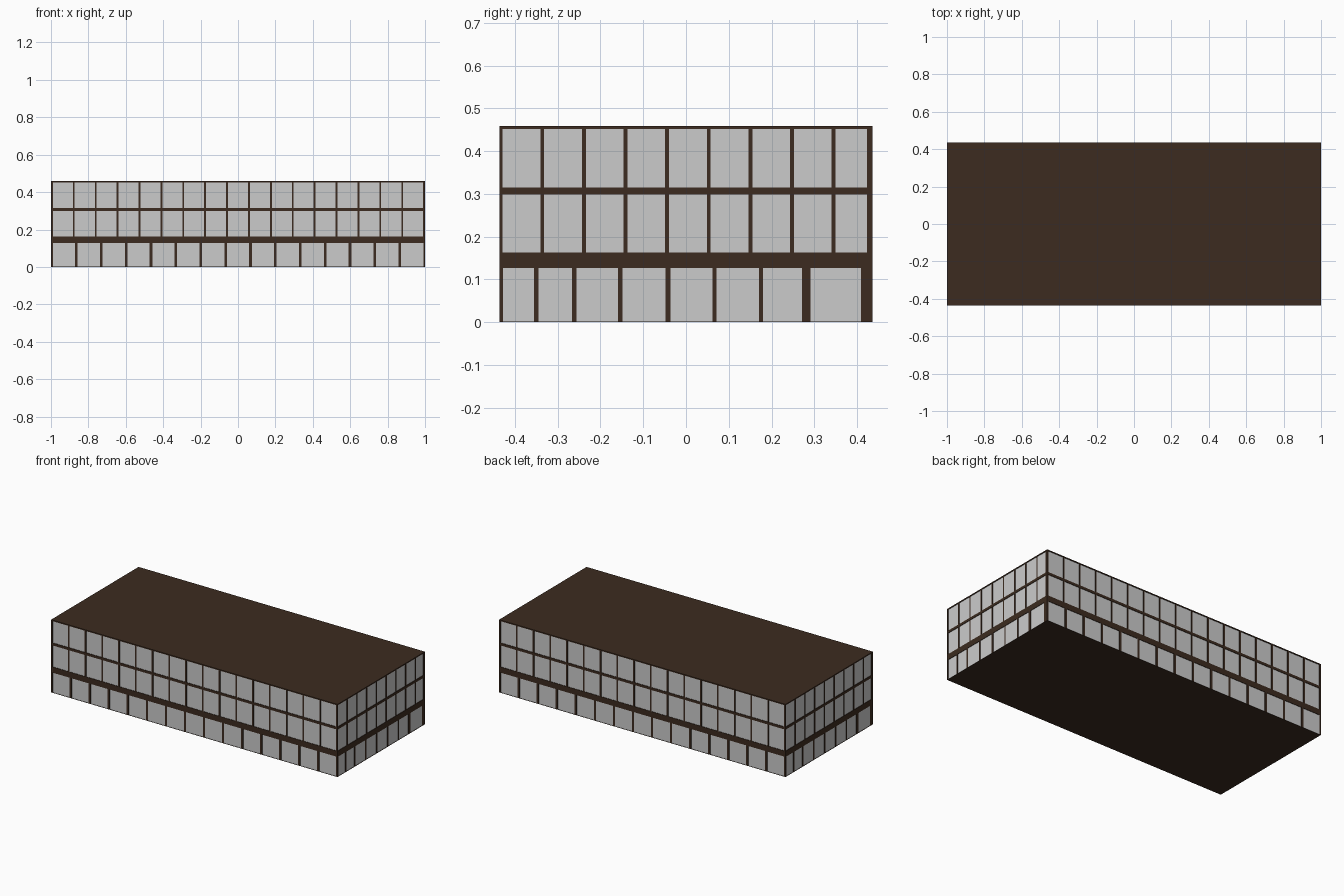
import bpy, bmesh
from mathutils import Matrix, Vector
from math import pi

if "Cube" in bpy.data.objects:
    bpy.data.objects.remove(bpy.data.objects["Cube"])

HX, HY, H = 1.0, 0.436, 0.459   # half length, half depth, height
RECESS = 0.003                  # how far the panes sit behind the frame

brown = bpy.data.materials.new("dark_frame")
brown.diffuse_color = (0.045, 0.024, 0.014, 1)
brown.use_nodes = True
brown.node_tree.nodes["Principled BSDF"].inputs["Base Color"].default_value = brown.diffuse_color


def make_object(name, bm, mat=None):
    bmesh.ops.recalc_face_normals(bm, faces=[]) if not bm.faces else None
    mesh = bpy.data.meshes.new(name)
    bm.to_mesh(mesh)
    bm.free()
    if mat:
        mesh.materials.append(mat)
    obj = bpy.data.objects.new(name, mesh)
    bpy.context.collection.objects.link(obj)


def bays(start, end, count, gap, last=None):
    """Evenly spaced window spans; the last one may end early."""
    step = (end - start + gap) / count
    spans = [(start + i * step, start + (i + 1) * step - gap) for i in range(count)]
    if last:
        spans[-1] = (spans[-1][0], last)
    return spans


def facade(name, half, dist, rows, turn):
    """One wall: frame with window openings, plus recessed panes."""
    frame, panes = bmesh.new(), bmesh.new()
    rot = Matrix.Rotation(turn, 3, 'Z')

    def quad(bm, *pts):
        bm.faces.new([bm.verts.new(rot @ Vector((u, d - dist, z))) for u, z, d in pts])

    def rect(bm, u0, u1, z0, z1, d=0.0):
        quad(bm, (u0, z0, d), (u1, z0, d), (u1, z1, d), (u0, z1, d))

    z = 0.0
    for z0, z1, spans in rows:
        rect(frame, -half, half, z, z0)               # band under the row
        u = -half
        for a, b in spans:
            rect(frame, u, a, z0, z1)                 # mullion
            rect(panes, a, b, z0, z1, RECESS)
            ring = [(a, z0), (b, z0), (b, z1), (a, z1)]
            for p, q in zip(ring, ring[1:] + ring[:1]):   # reveals
                quad(frame, (*p, 0), (*q, 0), (*q, RECESS), (*p, RECESS))
            u = b
        rect(frame, u, half, z0, z1)
        z = z1
    rect(frame, -half, half, z, H)                    # parapet band
    make_object(name + "_frame", frame, brown)
    make_object(name + "_windows", panes)


# window layout of the long and short walls
GROUND, MIDDLE, TOP = (0.001, 0.127), (0.163, 0.299), (0.315, 0.452)
long_up = bays(-0.99, 0.99, 17, 0.010)
long_low = bays(-0.99, 0.991, 15, 0.014)
short_up = bays(-0.429, 0.438, 9, 0.009, last=0.423)
short_low = [(-0.428, -0.356), (-0.345, -0.267), (-0.256, -0.159), (-0.148, -0.048),
             (-0.036, 0.062), (0.071, 0.171), (0.180, 0.271), (0.291, 0.409)]
long_rows = [(*GROUND, long_low), (*MIDDLE, long_up), (*TOP, long_up)]
short_rows = [(*GROUND, short_low), (*MIDDLE, short_up), (*TOP, short_up)]

facade("front", HX, HY, long_rows, 0)
facade("right", HY, HX, short_rows, pi / 2)
facade("back", HX, HY, long_rows, pi)
facade("left", HY, HX, short_rows, -pi / 2)

# flat roof and underside
for name, z, s in (("roof", H, 1), ("floor", 0.0, -1)):
    bm = bmesh.new()
    bm.faces.new([bm.verts.new((x * s, y, z)) for x, y in
                  ((-HX, -HY), (HX, -HY), (HX, HY), (-HX, HY))])
    make_object(name, bm, brown)
